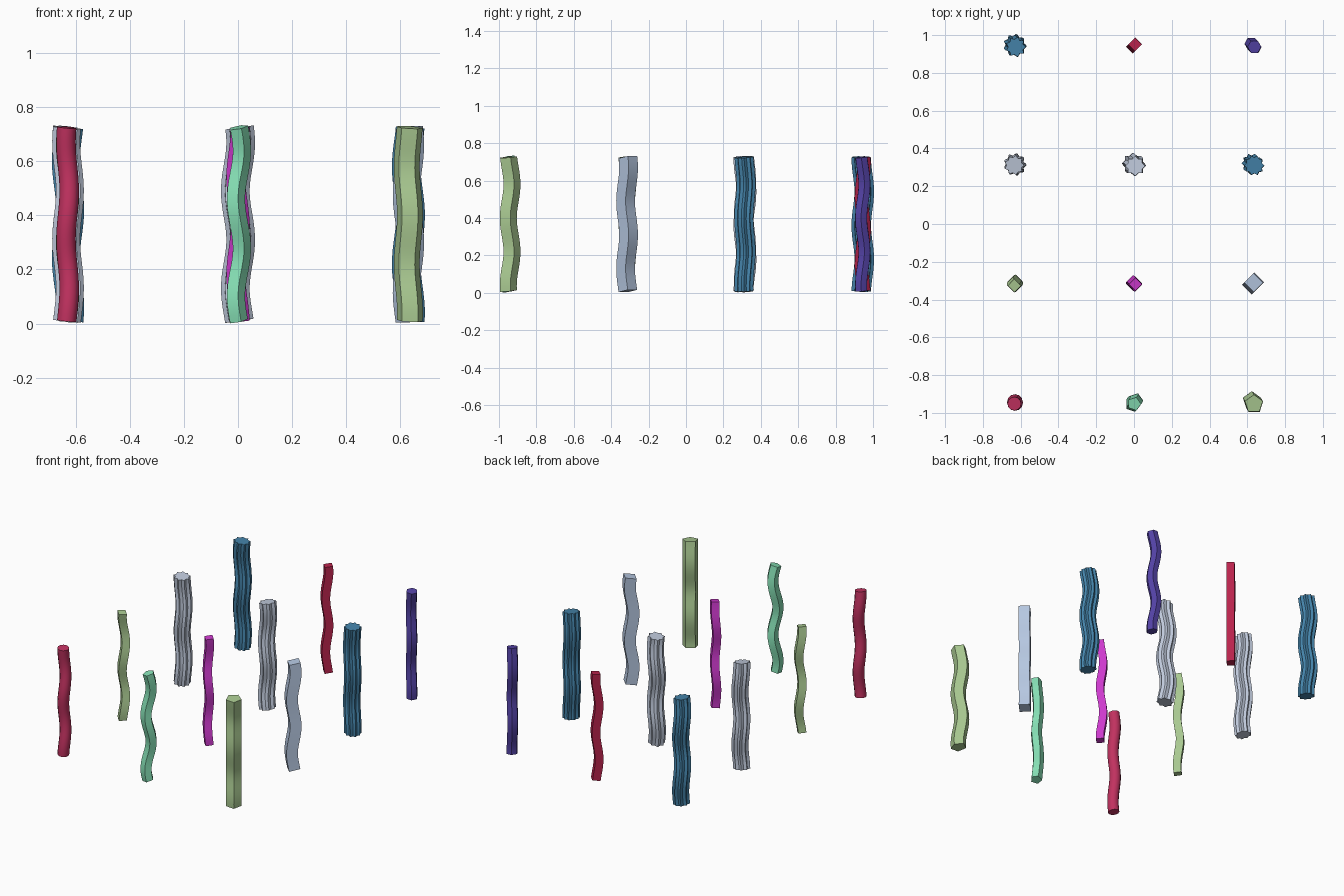
import bpy, bmesh
from math import sin, cos, pi, radians
from mathutils import Vector

if "Cube" in bpy.data.objects:
    bpy.data.objects.remove(bpy.data.objects["Cube"])

Z0, HEIGHT, RINGS = 0.01, 0.715, 28
K = 2 * pi / 0.36            # two waves over the height
XS = (-0.63, 0.0, 0.63)
YS = (-0.945, -0.315, 0.315, 0.945)


def polygon(n, r, turn=0.0):
    return [(r * cos(2 * pi * i / n + radians(turn)),
             r * sin(2 * pi * i / n + radians(turn))) for i in range(n)]


def star(points, r_out, r_in):
    out = []
    for i in range(points * 2):
        r = r_in if i % 2 else r_out
        a = pi * i / points
        out.append((r * cos(a), r * sin(a)))
    return out


def material(name, rgb):
    mat = bpy.data.materials.get(name)
    if not mat:
        mat = bpy.data.materials.new(name)
        mat.diffuse_color = [(int(rgb[i:i + 2], 16) / 255) ** 2.2 for i in (0, 2, 4)] + [1]
        mat.use_nodes = True
        mat.node_tree.nodes["Principled BSDF"].inputs["Base Color"].default_value = mat.diffuse_color
    return mat


def wavy_column(name, col, row, profile, wave, colour):
    """Sweep a profile along a gently waving vertical path."""
    ax, zx, ay, zy = wave
    bm = bmesh.new()
    rings = []
    for i in range(RINGS + 1):
        z = Z0 + HEIGHT * i / RINGS
        centre = Vector((XS[col] + ax * cos(K * (z - zx)),
                         YS[row] + ay * cos(K * (z - zy)), z))
        tangent = Vector((-ax * K * sin(K * (z - zx)),
                          -ay * K * sin(K * (z - zy)), 1))
        q = Vector((0, 0, 1)).rotation_difference(tangent)
        rings.append([bm.verts.new(centre + q @ Vector((px, py, 0))) for px, py in profile])
    n = len(profile)
    for a, b in zip(rings, rings[1:]):
        for j in range(n):
            bm.faces.new((a[j], a[(j + 1) % n], b[(j + 1) % n], b[j]))
    bm.faces.new(rings[0][::-1])
    bm.faces.new(rings[-1])
    mesh = bpy.data.meshes.new(name)
    bm.to_mesh(mesh)
    bm.free()
    mesh.materials.append(material(*colour))
    obj = bpy.data.objects.new(name, mesh)
    bpy.context.collection.objects.link(obj)
    bpy.ops.object.select_all(action='DESELECT')
    obj.select_set(True)
    bpy.context.view_layer.objects.active = obj
    bpy.ops.object.shade_smooth_by_angle(angle=radians(32))


RED = ("red", "C03560")
MINT = ("mint", "84DDB2")
SAGE = ("sage", "A8C890")
MAGENTA = ("magenta", "CC3CCC")
PALE = ("pale_blue", "B4C6E0")
SILVER = ("silver", "BEC8DA")
BLUE = ("blue", "4682A8")
CRIMSON = ("crimson", "B8284E")
PURPLE = ("purple", "5444A4")

# front row
wavy_column("round_column", 0, 0, polygon(12, 0.036), (0.006, 0.13, 0.008, 0.22), RED)
wavy_column("five_sided_column", 1, 0, polygon(5, 0.037), (0.011, 0.28, 0.013, 0.24), MINT)
wavy_column("five_sided_column_wide", 2, 0, polygon(5, 0.050, 90), (-0.006, 0.22, 0.010, 0.22), SAGE)
# second row
wavy_column("square_column_sage", 0, 1, polygon(4, 0.035), (0.008, 0.12, 0.012, 0.20), SAGE)
wavy_column("square_column_magenta", 1, 1, polygon(4, 0.035), (0.008, 0.36, 0.008, 0.24), MAGENTA)
wavy_column("square_column_wide", 2, 1, polygon(4, 0.050), (0.008, 0.30, 0.008, 0.31), PALE)
# third row
wavy_column("fluted_column_pale", 0, 2, star(9, 0.053, 0.041), (0.007, 0.13, 0.007, 0.24), SILVER)
wavy_column("fluted_column_silver", 1, 2, star(8, 0.053, 0.041), (0.010, 0.31, 0.008, 0.18), SILVER)
wavy_column("fluted_column_blue", 2, 2, star(10, 0.053, 0.042), (-0.008, 0.22, 0.006, 0.22), BLUE)
# back row
wavy_column("fluted_column_back", 0, 3, star(9, 0.053, 0.041), (-0.008, 0.24, 0.008, 0.18), BLUE)
wavy_column("square_column_crimson", 1, 3, polygon(4, 0.036), (0.007, 0.33, 0.007, 0.33), CRIMSON)
wavy_column("slim_fluted_column", 2, 3, star(6, 0.036, 0.032), (-0.009, 0.22, 0.009, 0.22), PURPLE)
